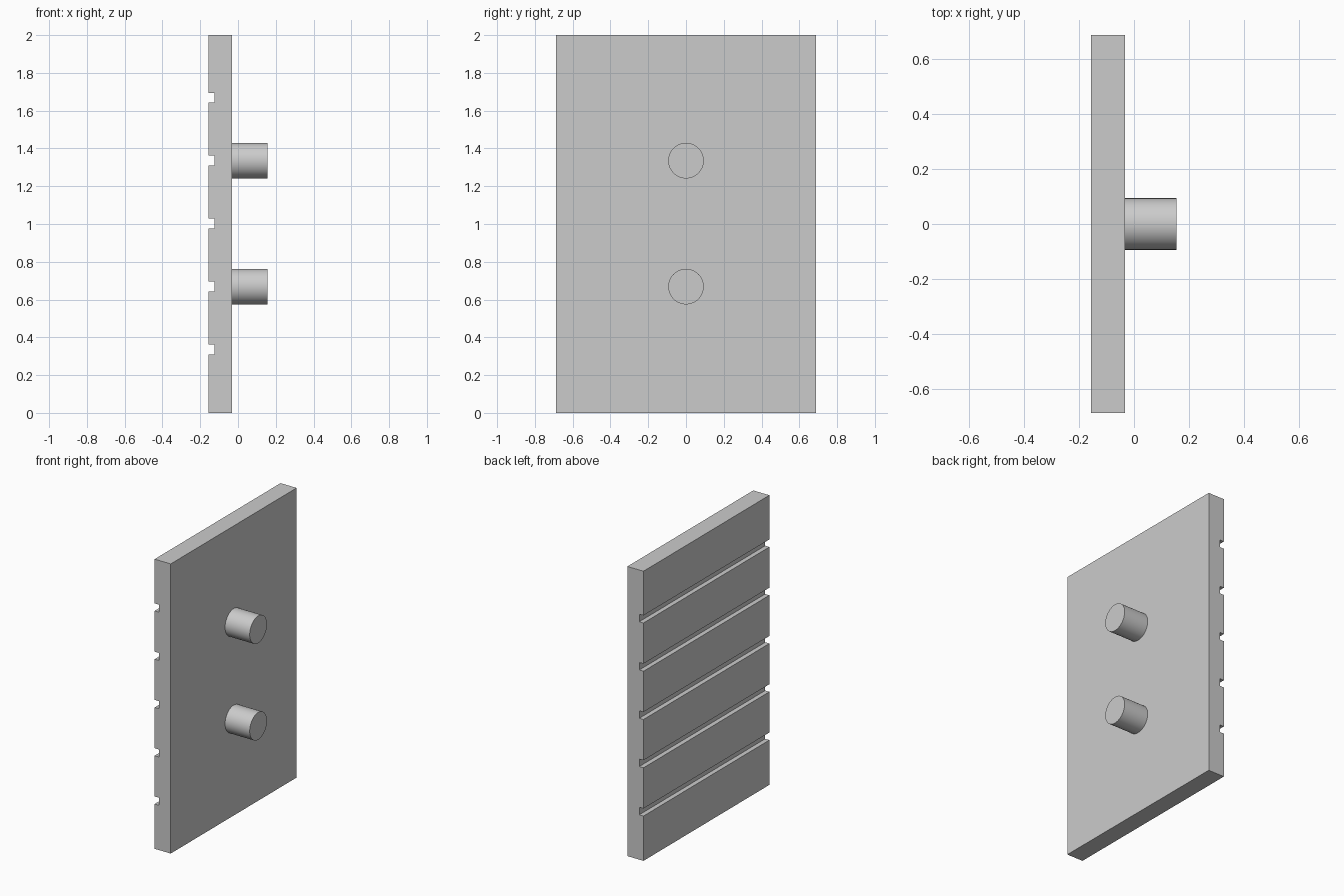
import bpy
import bmesh
import math
from mathutils import Matrix

cube = bpy.data.objects.get("Cube")
if cube:
    bpy.data.objects.remove(cube, do_unlink=True)

# Single grey finish
grey = bpy.data.materials.new("light_grey")
grey.use_nodes = True
colour = (0.6, 0.6, 0.6, 1)
grey.diffuse_color = colour
grey.node_tree.nodes["Principled BSDF"].inputs["Base Color"].default_value = colour

BACK, FACE, PEG_END = -0.156, -0.033, 0.155
HALF_WIDTH, HEIGHT = 0.687, 2.0
GROOVES, GROOVE_HALF, GROOVE_DEPTH = 5, 0.026, 0.032
PEG_RADIUS = 0.094


def add_object(name, bm):
    bmesh.ops.recalc_face_normals(bm, faces=bm.faces)
    mesh = bpy.data.meshes.new(name)
    bm.to_mesh(mesh)
    bm.free()
    mesh.materials.append(grey)
    obj = bpy.data.objects.new(name, mesh)
    bpy.context.collection.objects.link(obj)
    return obj


# Grooved panel: side profile extruded across the width
profile = [(FACE, HEIGHT), (FACE, 0), (BACK, 0)]
for i in range(1, GROOVES + 1):
    z = HEIGHT * i / (GROOVES + 1) + 0.002
    low, high = z - GROOVE_HALF, z + GROOVE_HALF
    floor = BACK + GROOVE_DEPTH
    profile += [(BACK, low), (floor, low), (floor, high), (BACK, high)]
profile.append((BACK, HEIGHT))

bm = bmesh.new()
side = bm.faces.new([bm.verts.new((x, -HALF_WIDTH, z)) for x, z in profile])
extruded = bmesh.ops.extrude_face_region(bm, geom=[side])["geom"]
bmesh.ops.translate(bm, vec=(0, 2 * HALF_WIDTH, 0),
                    verts=[v for v in extruded if isinstance(v, bmesh.types.BMVert)])
add_object("grooved_panel", bm)

# Two round pegs standing out from the flat face
for name, z in (("lower_peg", HEIGHT / 3), ("upper_peg", HEIGHT * 2 / 3)):
    bm = bmesh.new()
    bmesh.ops.create_cone(
        bm, cap_ends=True, segments=64, radius1=PEG_RADIUS, radius2=PEG_RADIUS,
        depth=PEG_END - FACE,
        matrix=Matrix.Translation(((FACE + PEG_END) / 2, 0, z + 0.002))
        @ Matrix.Rotation(math.pi / 2, 4, "Y"))
    peg = add_object(name, bm)
    bpy.ops.object.select_all(action="DESELECT")
    peg.select_set(True)
    bpy.context.view_layer.objects.active = peg
    bpy.ops.object.shade_smooth_by_angle(angle=math.radians(40))
